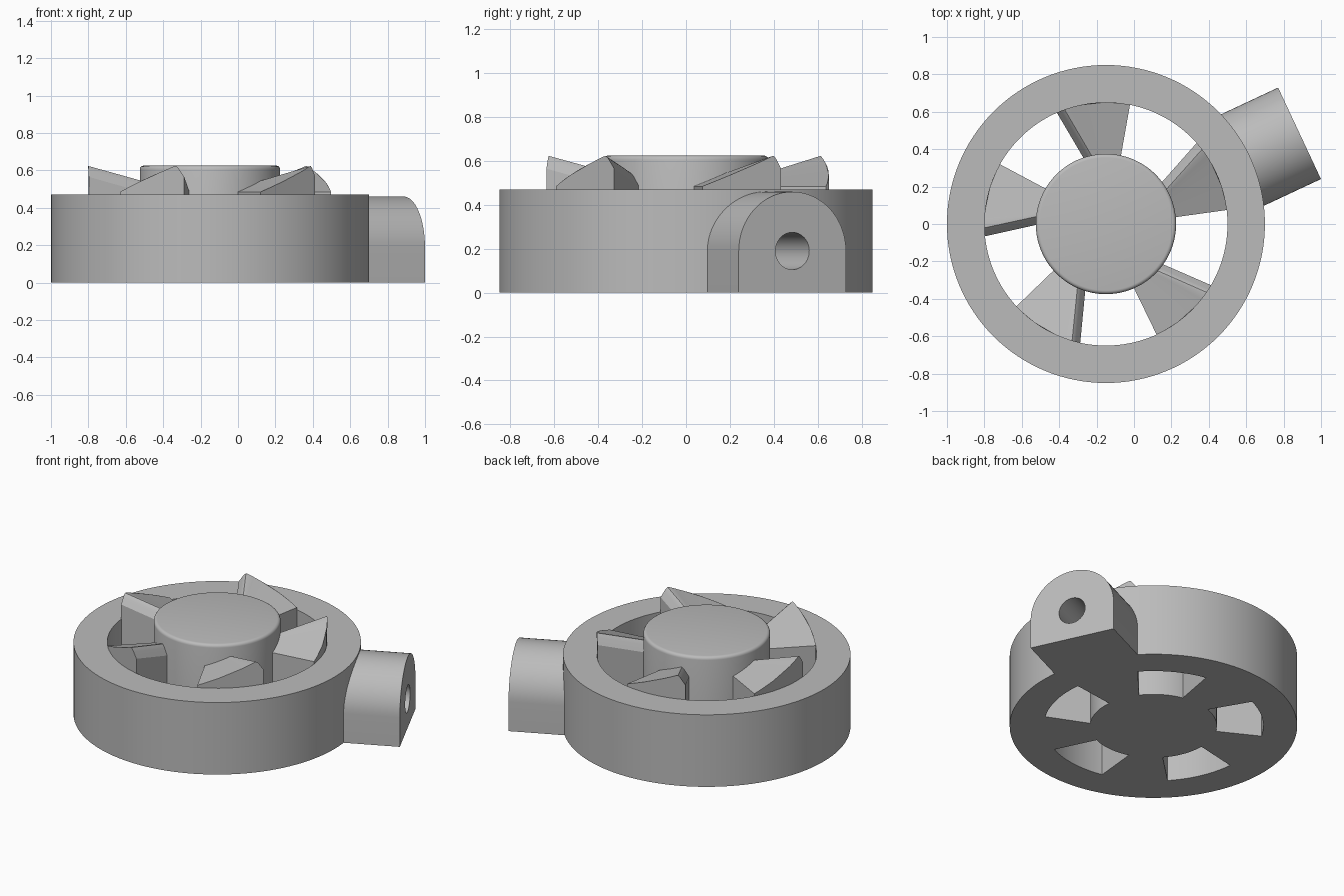
import bpy, bmesh
from math import sin, cos, pi, radians
from mathutils import Matrix, Vector

cube = bpy.data.objects.get("Cube")
if cube:
    bpy.data.objects.remove(cube, do_unlink=True)

CENTRE = Vector((-0.15, 0, 0))
RING_IN, RING_OUT, RING_TOP = 0.65, 0.85, 0.47
HUB_R, HUB_TOP = 0.375, 0.625
LUG_ANGLE = radians(25.1)

grey = bpy.data.materials.new("Grey")
grey.use_nodes = True
grey.diffuse_color = (0.5, 0.5, 0.5, 1)
grey.node_tree.nodes["Principled BSDF"].inputs["Base Color"].default_value = (0.5, 0.5, 0.5, 1)


def make(name, bm, turn=0.0):
    """Finish a mesh, turn it about the wheel axis and place it."""
    bmesh.ops.recalc_face_normals(bm, faces=bm.faces)
    bm.transform(Matrix.Translation(CENTRE) @ Matrix.Rotation(turn, 4, 'Z'))
    mesh = bpy.data.meshes.new(name)
    bm.to_mesh(mesh)
    bm.free()
    mesh.materials.append(grey)
    ob = bpy.data.objects.new(name, mesh)
    bpy.context.collection.objects.link(ob)
    return ob


def smooth(ob):
    bpy.ops.object.select_all(action='DESELECT')
    ob.select_set(True)
    bpy.context.view_layer.objects.active = ob
    bpy.ops.object.shade_smooth_by_angle(angle=radians(30))


def lathe(name, profile, closed, n=128):
    """Revolve an (r, z) profile; open profiles get flat end caps."""
    bm = bmesh.new()
    rows = [[bm.verts.new((r * cos(2 * pi * i / n), r * sin(2 * pi * i / n), z))
             for i in range(n)] for r, z in profile]
    pairs = list(zip(rows, rows[1:]))
    if closed:
        pairs.append((rows[-1], rows[0]))
    else:
        bm.faces.new(rows[0])
        bm.faces.new(rows[-1])
    for a, b in pairs:
        for i in range(n):
            j = (i + 1) % n
            bm.faces.new((a[i], a[j], b[j], b[i]))
    return make(name, bm)


def loft(name, start, end, turn):
    """Join two matching closed sections and cap both ends."""
    bm = bmesh.new()
    a = [bm.verts.new(p) for p in start]
    b = [bm.verts.new(p) for p in end]
    for i in range(len(a)):
        j = (i + 1) % len(a)
        bm.faces.new((a[i], a[j], b[j], b[i]))
    bm.faces.new(a)
    bm.faces.new(b)
    return make(name, bm, turn)


# Outer ring and central hub with a rounded top edge
ring = lathe("outer_ring", [(RING_IN, 0), (RING_OUT, 0), (RING_OUT, RING_TOP), (RING_IN, RING_TOP)], True)
fillet = 0.02
rounded = [(HUB_R - fillet + fillet * cos(a), HUB_TOP - fillet + fillet * sin(a))
           for a in [k * pi / 8 for k in range(5)]]
hub = lathe("hub", [(HUB_R, 0)] + rounded, False)

# Side lug: arched section running radially out of the ring
LUG_HALF, LUG_Z = 0.27, 0.19
arch = [(LUG_HALF, 0)] + [(LUG_HALF * cos(pi * k / 32), LUG_Z + LUG_HALF * sin(pi * k / 32))
                          for k in range(33)] + [(-LUG_HALF, 0)]
lug = loft("side_lug", [(0.71, y, z) for y, z in arch], [(1.143, y, z) for y, z in arch], LUG_ANGLE)

# Round bore through the lug and ring
bore = [(0.085 * cos(pi * k / 24), LUG_Z + 0.085 * sin(pi * k / 24)) for k in range(48)]
cutter = loft("bore_cutter", [(0.6, y, z) for y, z in bore], [(1.3, y, z) for y, z in bore], LUG_ANGLE)
cutter.hide_render = True
for ob in (ring, lug):
    mod = ob.modifiers.new("bore", 'BOOLEAN')
    mod.operation, mod.solver, mod.object = 'DIFFERENCE', 'EXACT', cutter
    bpy.context.view_layer.objects.active = ob
    bpy.ops.object.modifier_apply(modifier=mod.name)
bpy.data.objects.remove(cutter, do_unlink=True)


def blade_section(r, low, high):
    """Closed section on radius r: ramp up from the low side, softened ridge, steep fall."""
    low, high = radians(low), radians(high)
    width = r * (high - low)
    ridge = width - 0.045
    top = 0.485 + 0.395 * ridge
    pts = [(ridge * k / 8, 0.485 + 0.395 * ridge * k / 8) for k in range(8)]
    pts += [(ridge - 0.012, top - 0.004), (ridge, top - 0.002), (ridge + 0.01, top - 0.01),
            (ridge + 0.02, top - 0.023), (width, top - 0.06)]
    # Underside follows the same arc so that it meets ring and hub
    pts += [(width * k / 8, 0) for k in range(8, -1, -1)]
    return [(r * cos(low + s / r), r * sin(low + s / r), z) for s, z in pts]


# Five blades between hub and ring
for i in range(5):
    blade = loft(f"blade_{i + 1}", blade_section(HUB_R - 0.004, 77.6, 108.7),
                 blade_section(RING_IN + 0.001, 78.6, 113.8), 2 * pi * i / 5)
    smooth(blade)

for ob in (ring, hub, lug):
    smooth(ob)
